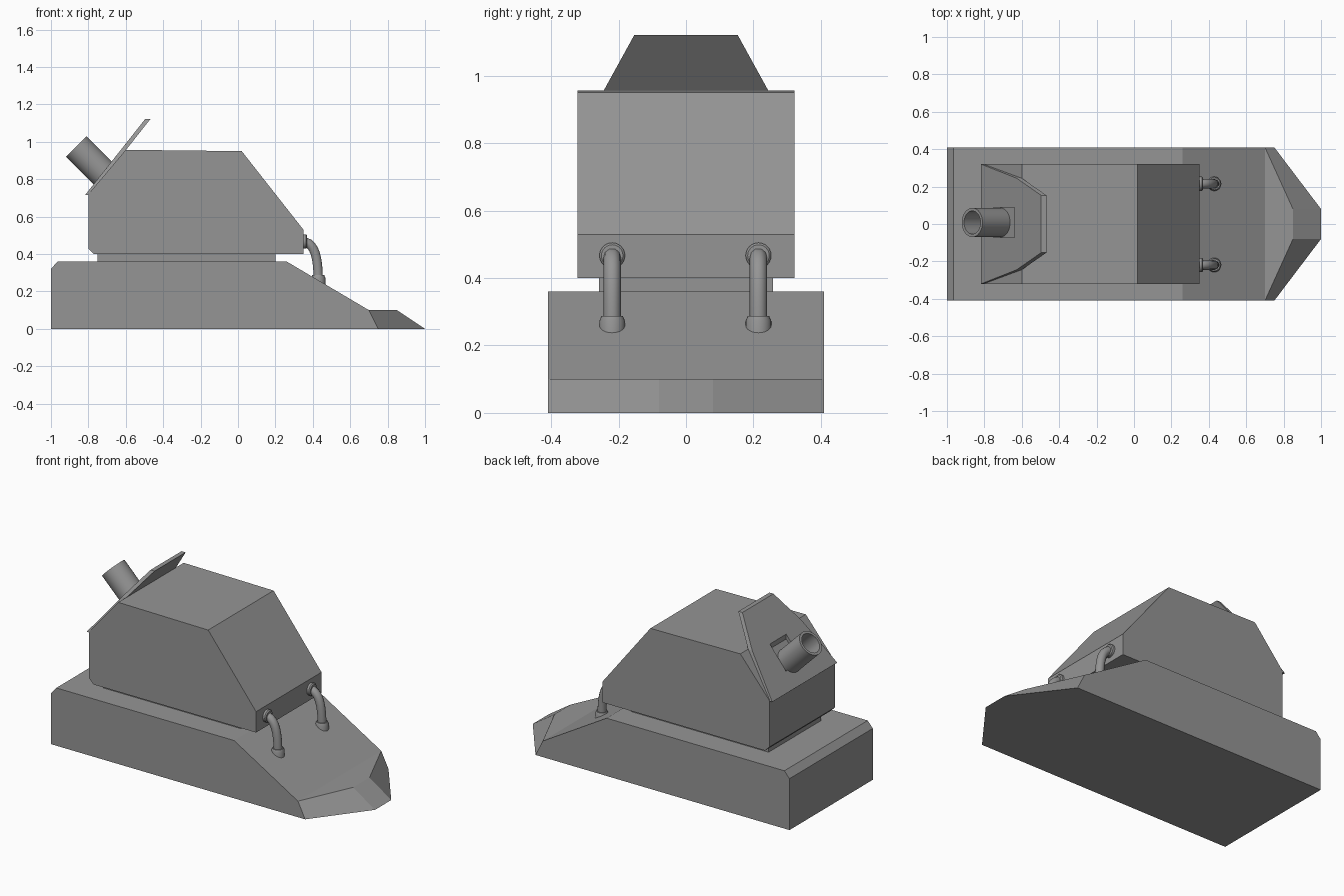
import bpy, bmesh, math
from mathutils import Vector

cube = bpy.data.objects.get("Cube")
if cube:
    bpy.data.objects.remove(cube, do_unlink=True)

grey = bpy.data.materials.new("plain grey")
grey.use_nodes = True
colour = (0.30, 0.30, 0.30, 1)
grey.diffuse_color = colour
grey.node_tree.nodes["Principled BSDF"].inputs["Base Color"].default_value = colour


def finish(name, bm, smooth=False):
    bmesh.ops.recalc_face_normals(bm, faces=bm.faces)
    mesh = bpy.data.meshes.new(name)
    bm.to_mesh(mesh)
    bm.free()
    obj = bpy.data.objects.new(name, mesh)
    bpy.context.collection.objects.link(obj)
    mesh.materials.append(grey)
    if smooth:
        bpy.ops.object.select_all(action="DESELECT")
        obj.select_set(True)
        bpy.context.view_layer.objects.active = obj
        bpy.ops.object.shade_smooth_by_angle(angle=math.radians(35))
    return obj


def loft(name, side_a, side_b):
    """Bridge two matching outlines and cap both."""
    bm = bmesh.new()
    a = [bm.verts.new(p) for p in side_a]
    b = [bm.verts.new(p) for p in side_b]
    bm.faces.new(a)
    bm.faces.new(b[::-1])
    for i in range(len(a)):
        j = (i + 1) % len(a)
        bm.faces.new((a[i], b[i], b[j], a[j]))
    return finish(name, bm)


def extrude_profile(name, profile, half):
    return loft(name, [(x, -half, z) for x, z in profile],
                [(x, half, z) for x, z in profile])


def revolve(name, profile, base, axis, sides=24):
    """Spin (radius, height) points round an axis; closed profile."""
    bm = bmesh.new()
    turn = Vector(axis).to_track_quat("Z", "Y")
    rings = []
    for r, h in profile:
        rings.append([bm.verts.new(Vector(base) + turn @ Vector(
            (r * math.cos(t), r * math.sin(t), h)))
            for t in (math.tau * k / sides for k in range(sides))])
    for i, ring in enumerate(rings):
        nxt = rings[(i + 1) % len(rings)]
        for k in range(sides):
            m = (k + 1) % sides
            bm.faces.new((ring[k], ring[m], nxt[m], nxt[k]))
    return finish(name, bm, True)


# Base hull, with a tapered wedge nose joined to its slope
hull = [(-1, 0), (0.75, 0), (0.70, 0.10), (0.26, 0.36), (-0.965, 0.36), (-1, 0.32)]
bm = bmesh.new()
sides = [[bm.verts.new((x, s * 0.41, z)) for x, z in hull] for s in (-1, 1)]
tips = [[bm.verts.new((x, s * 0.08, z)) for x, z in ((1, 0), (0.85, 0.10))]
        for s in (-1, 1)]
right, left = sides
for side, tip in zip(sides, tips):
    bm.faces.new(side)
    bm.faces.new((side[1], tip[0], tip[1], side[2]))
for i in range(2, 5):
    bm.faces.new((right[i], left[i], left[i + 1], right[i + 1]))
bm.faces.new((right[5], left[5], left[0], right[0]))
(r_low, r_top), (l_low, l_top) = tips
bm.faces.new((r_low, l_low, l_top, r_top))
bm.faces.new((right[2], r_top, l_top, left[2]))
bm.faces.new((right[0], right[1], r_low, l_low, left[1], left[0]))
finish("base_hull", bm)

# Neck and upper housing
extrude_profile("neck", [(-0.75, 0.35), (0.20, 0.35), (0.20, 0.41), (-0.75, 0.41)], 0.258)
extrude_profile("upper_housing", [(-0.77, 0.40), (0.35, 0.40), (0.35, 0.53), (0.02, 0.95),
                                  (-0.60, 0.957), (-0.80, 0.72), (-0.80, 0.43)], 0.322)

# Sloped shield plate with a rectangular slot
outline = [(-0.79, 0.715, 0.32), (-0.60, 0.955, 0.245), (-0.468, 1.122, 0.153)]
loop = [(x, -w, z) for x, z, w in outline] + [(x, w, z) for x, z, w in outline[::-1]]
shift = Vector((-0.028, 0, 0))
shield = loft("shield_plate", loop, [Vector(p) + shift for p in loop])
cutter = extrude_profile("slot_cutter", [(-0.75, 0.6), (-0.64, 0.6), (-0.64, 1.2), (-0.75, 1.2)], 0.08)
cutter.location.y = 0.008
cutter.hide_render = True
cutter.hide_set(True)
cut = shield.modifiers.new("slot", "BOOLEAN")
cut.operation = "DIFFERENCE"
cut.object = cutter

# Hollow barrel
axis = Vector((-1, 0, 1)).normalized()
mouth = Vector((-0.865, 0.008, 0.975))
revolve("barrel", [(0.078, 0), (0.078, 0.26), (0.062, 0.26), (0.062, 0.06), (0.001, 0.06),
                   (0.001, 0)], mouth - axis * 0.26, axis, 32)

# Pair of curved hoses with wall flanges and deck collars
for side, y in (("right", -0.219), ("left", 0.215)):
    curve = bpy.data.curves.new("hose_path", "CURVE")
    curve.dimensions = "3D"
    curve.bevel_depth = 0.026
    curve.bevel_resolution = 3
    curve.resolution_u = 10
    spline = curve.splines.new("BEZIER")
    spline.bezier_points.add(1)
    for point, (x, z), (dx, dz) in zip(spline.bezier_points, ((0.34, 0.467), (0.429, 0.25)),
                                       ((0.075, 0), (0, -0.12))):
        point.co = (x, y, z)
        point.handle_left_type = point.handle_right_type = "FREE"
        point.handle_left = (x - dx, y, z - dz)
        point.handle_right = (x + dx, y, z + dz)
    hose = bpy.data.objects.new(side + "_hose", curve)
    bpy.context.collection.objects.link(hose)
    curve.materials.append(grey)
    ring = [(0.001, 0), (0.038, 0), (0.038, 0.8), (0.032, 1), (0.001, 1)]
    revolve(side + "_wall_flange", [(r, h * 0.03) for r, h in ring], (0.34, y, 0.467), (1, 0, 0))
    revolve(side + "_deck_collar", [(r, h * 0.07) for r, h in ring], (0.429, y, 0.217), (0, 0, 1))
